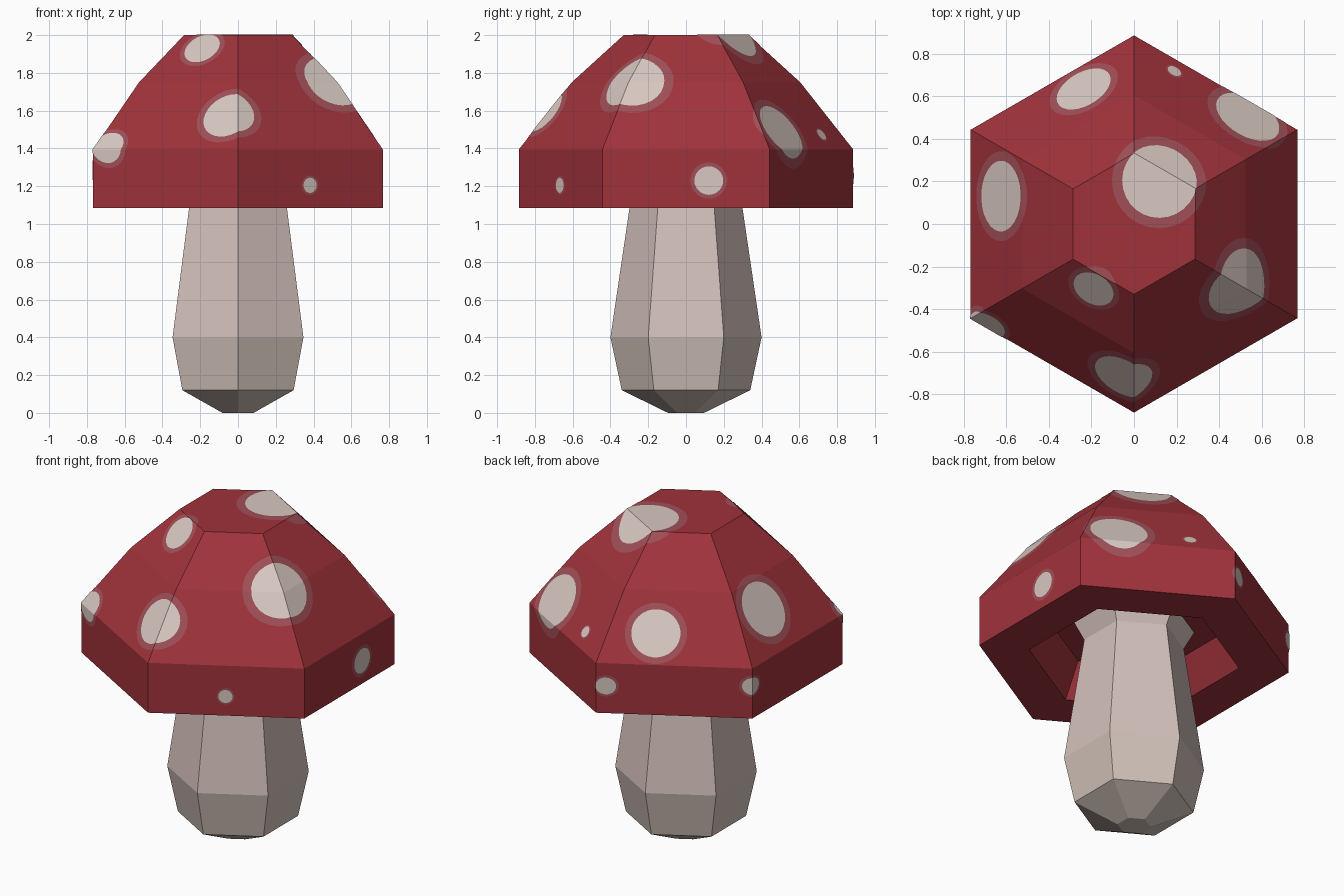
import bpy, bmesh, math
from mathutils import Vector

if "Cube" in bpy.data.objects:
    bpy.data.objects.remove(bpy.data.objects["Cube"])


def material(name, rgb):
    lin = [((c / 255 + 0.055) / 1.055) ** 2.4 for c in rgb]
    m = bpy.data.materials.new(name)
    m.diffuse_color = (*lin, 1)
    m.use_nodes = True
    m.node_tree.nodes["Principled BSDF"].inputs["Base Color"].default_value = m.diffuse_color
    return m


RED = material("cap red", (160, 50, 59))
HALO = material("spot halo pink", (160, 79, 87))
SPOT = material("spot cream", (216, 200, 193))
STEM = material("stem pale pink", (212, 193, 188))
BASE = material("stem base beige", (209, 194, 185))


def hex_lathe(rings, cap_start=False, cap_end=False):
    """Six-sided surface through (radius, z) rings, corners on the y axis."""
    bm = bmesh.new()
    loops = []
    for r, z in rings:
        angles = [math.radians(30 + 60 * k) for k in range(6)]
        loops.append([bm.verts.new((r * math.cos(a), r * math.sin(a), z)) for a in angles])
    for a, b in zip(loops, loops[1:]):
        for k in range(6):
            n = (k + 1) % 6
            bm.faces.new((a[k], a[n], b[n], b[k]))
    if cap_start:
        bm.faces.new(loops[0][::-1])
    if cap_end:
        bm.faces.new(loops[-1])
    return bm


def finish(bm, name, *mats):
    me = bpy.data.meshes.new(name)
    bm.to_mesh(me)
    bm.free()
    for m in mats:
        me.materials.append(m)
    ob = bpy.data.objects.new(name, me)
    bpy.context.collection.objects.link(ob)
    return ob


# Cap: recessed ceiling, hollow wall, flat rim, skirt, two slopes and flat top
OUTER = [(0.885, 1.085), (0.885, 1.395), (0.605, 1.75), (0.33, 2.0)]
finish(hex_lathe([(0.49, 1.29), (0.60, 1.085)] + OUTER, True, True), "cap", RED)

# Stem: tapered foot, bulge, neck and small flare meeting the ceiling
bm = hex_lathe([(0.095, 0), (0.34, 0.12), (0.40, 0.40), (0.285, 1.18), (0.345, 1.29)], True, True)
for f in bm.faces:
    f.material_index = 1 if f.calc_center_median().z < 0.4 else 0
finish(bm, "stem", STEM, BASE)


def patch(name, centre, axis, radius, lift, mat):
    """Round piece of the lifted cap surface, so it folds over the cap's edges."""
    bm = hex_lathe([(r + lift, z + (lift if i == 3 else 0)) for i, (r, z) in enumerate(OUTER)], False, True)
    side = axis.orthogonal().normalized()
    up = axis.cross(side)
    planes = [(centre - axis * 0.3, -axis)]
    for k in range(28):
        a = math.tau * k / 28
        d = side * math.cos(a) + up * math.sin(a)
        planes.append((centre + d * radius, d))
    for co, no in planes:
        bmesh.ops.bisect_plane(bm, geom=bm.verts[:] + bm.edges[:] + bm.faces[:],
                               plane_co=co, plane_no=no, clear_outer=True)
    finish(bm, name, mat)


# Spots: x, y, z, radius, upward tilt of the surface there
SPOTS = [
    (-0.19, -0.305, 1.93, 0.10, 0.94),
    (-0.05, -0.71, 1.57, 0.135, 0.70),
    (0.49, -0.28, 1.74, 0.165, 0.80),
    (-0.69, -0.475, 1.41, 0.085, 0.40),
    (0.38, -0.665, 1.205, 0.04, 0),
    (0.766, 0.12, 1.23, 0.075, 0),
    (0.53, 0.50, 1.49, 0.158, 0.70),
    (0.19, 0.72, 1.475, 0.033, 0.70),
    (0.12, 0.205, 1.99, 0.175, 5.0),
    (-0.62, 0.13, 1.605, 0.163, 0.70),
    (-0.235, 0.63, 1.543, 0.137, 0.70),
    (-0.05, 0.856, 1.255, 0.052, 0),
    (-0.766, 0.442, 1.285, 0.052, 0),
]
for i, (x, y, z, r, tilt) in enumerate(SPOTS, 1):
    axis = Vector((x, y, tilt * math.hypot(x, y))).normalized()
    centre = Vector((x, y, z))
    patch(f"spot_halo_{i}", centre, axis, r * 1.27, 0.002, HALO)
    patch(f"spot_{i}", centre, axis, r, 0.004, SPOT)
